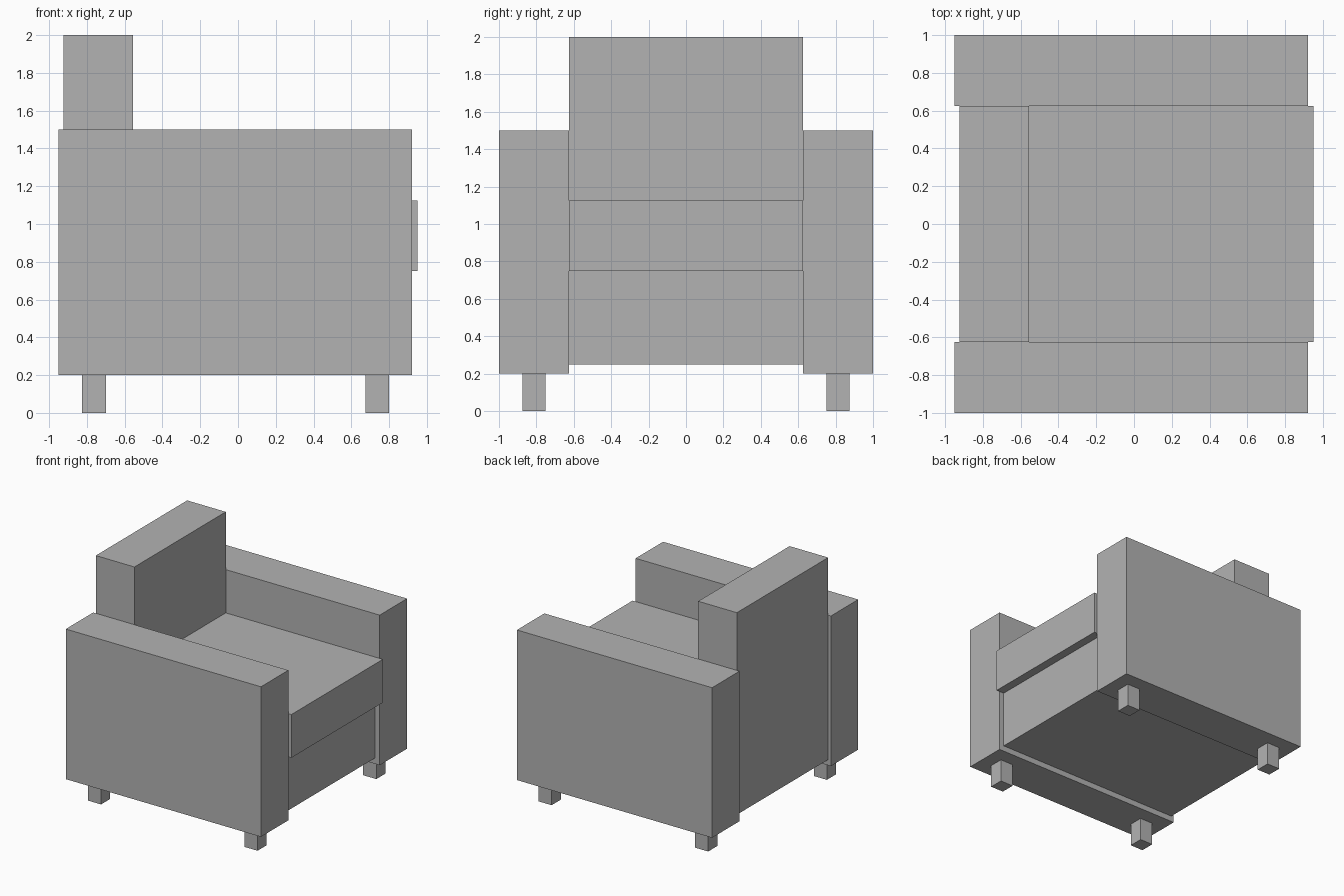
import bpy
import bmesh
from mathutils import Vector

cube = bpy.data.objects.get("Cube")
if cube:
    bpy.data.objects.remove(cube, do_unlink=True)

# Single upholstery colour
grey = bpy.data.materials.new("grey")
grey.use_nodes = True
colour = (0.45, 0.45, 0.45, 1)
grey.diffuse_color = colour
grey.node_tree.nodes["Principled BSDF"].inputs["Base Color"].default_value = colour


def box(name, xs, ys, zs):
    """Box spanning the given ranges, with its origin at the centre."""
    low, high = (Vector(p) for p in zip(xs, ys, zs))
    mesh = bpy.data.meshes.new(name)
    bm = bmesh.new()
    bmesh.ops.create_cube(bm, size=1)
    bmesh.ops.scale(bm, vec=high - low, verts=bm.verts)
    bm.to_mesh(mesh)
    bm.free()
    mesh.materials.append(grey)
    obj = bpy.data.objects.new(name, mesh)
    obj.location = (low + high) / 2
    bpy.context.collection.objects.link(obj)
    return obj


# Seat faces +x, between the two arms
inner = (-0.625, 0.625)
box("seat_base", (-0.925, 0.875), inner, (0.25, 0.75))
box("seat_cushion", (-0.555, 0.95), inner, (0.75, 1.125))
box("backrest", (-0.925, -0.555), inner, (0.75, 2))

# Arms and the legs beneath them, mirrored across y
for side, s in (("near", -1), ("far", 1)):
    box(side + "_arm", (-0.95, 0.92), sorted((s * 0.625, s)), (0.2, 1.5))
    for end, x in (("back", -0.825), ("front", 0.675)):
        box(f"{side}_{end}_leg", (x, x + 0.125),
            sorted((s * 0.75, s * 0.875)), (0, 0.2))
